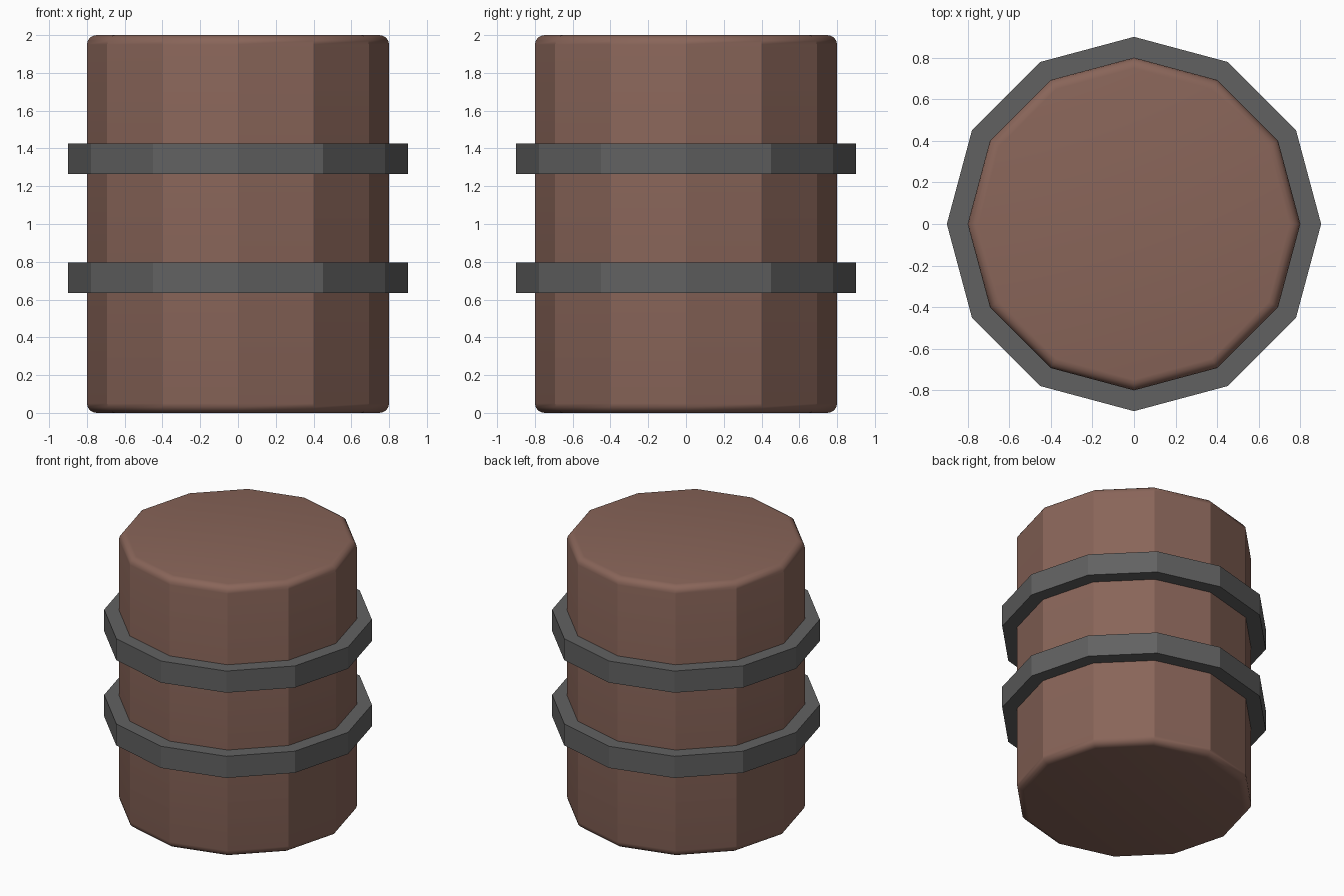
import bpy, bmesh, math

if "Cube" in bpy.data.objects:
    bpy.data.objects.remove(bpy.data.objects["Cube"])

SIDES = 12


def material(name, rgb):
    m = bpy.data.materials.new(name)
    m.diffuse_color = (*rgb, 1)
    m.use_nodes = True
    m.node_tree.nodes["Principled BSDF"].inputs["Base Color"].default_value = m.diffuse_color
    return m


def finish(bm, name, mat):
    bmesh.ops.recalc_face_normals(bm, faces=bm.faces[:])
    me = bpy.data.meshes.new(name)
    bm.to_mesh(me)
    bm.free()
    me.materials.append(mat)
    ob = bpy.data.objects.new(name, me)
    bpy.context.collection.objects.link(ob)
    return ob


def ring_verts(bm, r, z):
    return [bm.verts.new((r * math.cos(2 * math.pi * i / SIDES),
                          r * math.sin(2 * math.pi * i / SIDES), z))
            for i in range(SIDES)]


def bridge(bm, a, b):
    for i in range(SIDES):
        j = (i + 1) % SIDES
        bm.faces.new((a[i], a[j], b[j], b[i]))


wood = material("wood", (0.25, 0.13, 0.10))
iron = material("iron", (0.12, 0.12, 0.12))

# barrel body: 12-sided prism with rounded top and bottom rims
bm = bmesh.new()
low, high = ring_verts(bm, 0.8, 0), ring_verts(bm, 0.8, 2)
bridge(bm, low, high)
caps = [bm.faces.new(low), bm.faces.new(high)]
bmesh.ops.bevel(bm, geom=[e for f in caps for e in f.edges], offset=0.05,
                segments=4, profile=0.5, affect='EDGES')
body = finish(bm, "barrel_body", wood)
bpy.context.view_layer.objects.active = body
body.select_set(True)
bpy.ops.object.shade_smooth_by_angle(angle=math.radians(26))

# two flat-faced hoops
for name, z in (("lower_hoop", 0.715), ("upper_hoop", 1.345)):
    bm = bmesh.new()
    rings = [ring_verts(bm, r, z + dz) for r, dz in
             ((0.9, -0.08), (0.9, 0.08), (0.79, 0.08), (0.79, -0.08))]
    for k in range(4):
        bridge(bm, rings[k], rings[(k + 1) % 4])
    finish(bm, name, iron)
